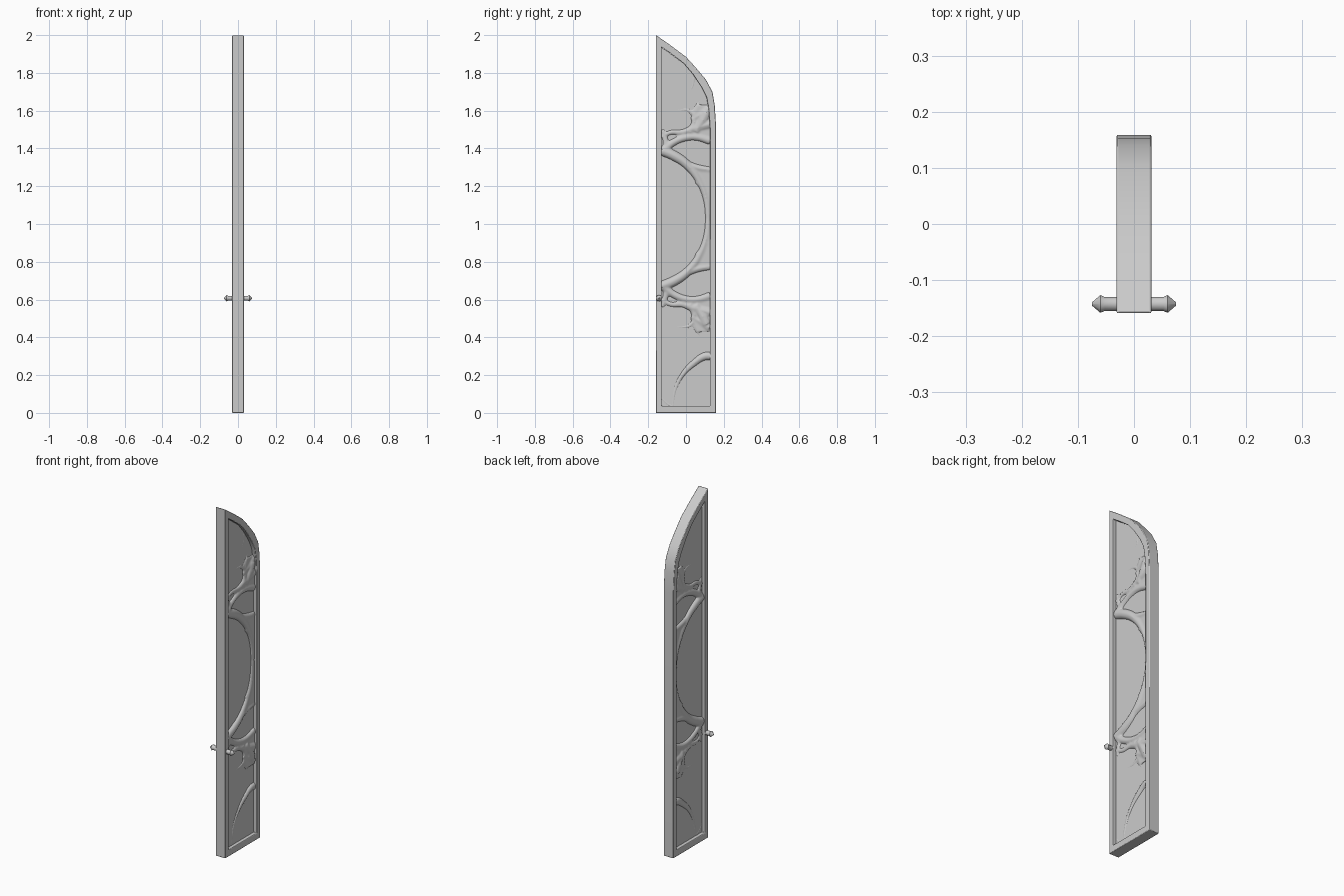
import bpy, bmesh
from math import pi

if "Cube" in bpy.data.objects:
    bpy.data.objects.remove(bpy.data.objects["Cube"])

HALF = 0.031      # half thickness of the frame
PANEL = 0.010     # half thickness of the inset panel
MID = 1.03        # height the relief is mirrored about

OUTER = [(-.159, 0), (.159, 0), (.159, 1.52), (.152, 1.63), (.140, 1.70), (.105, 1.765),
         (.05, 1.83), (0, 1.885), (-.08, 1.945), (-.159, 2.0)]
INNER = [(-.129, .037), (.127, .037), (.127, 1.50), (.121, 1.60), (.109, 1.67), (.082, 1.725),
         (.035, 1.795), (-.012, 1.85), (-.075, 1.898), (-.129, 1.937)]


def finish(name, bm):
    bmesh.ops.recalc_face_normals(bm, faces=bm.faces)
    me = bpy.data.meshes.new(name)
    bm.to_mesh(me)
    bm.free()
    ob = bpy.data.objects.new(name, me)
    bpy.context.collection.objects.link(ob)
    return ob


def activate(*obs):
    bpy.ops.object.select_all(action='DESELECT')
    for ob in obs:
        ob.select_set(True)
    bpy.context.view_layer.objects.active = obs[0]


def smooth(ob, deg=35):
    activate(ob)
    bpy.ops.object.shade_smooth_by_angle(angle=deg * pi / 180)


def slab(name, outline, half):
    """Extrude a y-z outline symmetrically along x."""
    bm = bmesh.new()
    a = [bm.verts.new((-half, y, z)) for y, z in outline]
    b = [bm.verts.new((half, y, z)) for y, z in outline]
    n = len(a)
    bm.faces.new(a)
    bm.faces.new(b[::-1])
    for i in range(n):
        j = (i + 1) % n
        bm.faces.new((a[i], b[i], b[j], a[j]))
    return finish(name, bm)


def branch(pts):
    """Tapered round branch through (y, z, radius) points."""
    cu = bpy.data.curves.new("branch", 'CURVE')
    cu.dimensions = '3D'
    cu.bevel_depth = 1.0
    cu.bevel_resolution = 3
    cu.use_fill_caps = True
    cu.resolution_u = 6
    sp = cu.splines.new('BEZIER')
    sp.bezier_points.add(len(pts) - 1)
    for p, (y, z, r) in zip(sp.bezier_points, pts):
        p.co = (0, y, z)
        p.radius = r
        p.handle_left_type = p.handle_right_type = 'AUTO'
    ob = bpy.data.objects.new("branch", cu)
    bpy.context.collection.objects.link(ob)
    activate(ob)
    bpy.ops.object.convert(target='MESH')
    return bpy.context.object


# Frame: four loops of quads between the outer and inner outlines
bm = bmesh.new()
loops = [[bm.verts.new((x, y, z)) for y, z in o]
         for x, o in ((-HALF, OUTER), (HALF, OUTER), (HALF, INNER), (-HALF, INNER))]
for k in range(4):
    p, q = loops[k], loops[(k + 1) % 4]
    for i in range(len(p)):
        j = (i + 1) % len(p)
        bm.faces.new((p[i], p[j], q[j], q[i]))
frame = finish("door_frame", bm)
bev = frame.modifiers.new("Bevel", 'BEVEL')
bev.width = .003
bev.segments = 2
bev.limit_method = 'ANGLE'
smooth(frame)

# Inset panel
slab("door_panel", [(y * 1.02, z) for y, z in INNER], PANEL)

# Branch relief, (y, offset from mid height, radius), mirrored up and down
HALF_RELIEF = [
    [(.118, 0, .018), (.108, .10, .020), (.075, .19, .022), (.01, .28, .026), (-.06, .33, .029), (-.13, .36, .029)],
    [(-.02, .30, .022), (.05, .27, .022), (.13, .255, .020)],
    [(.06, .20, .020), (.10, .15, .018), (.13, .12, .016)],
    [(-.12, .36, .026), (-.07, .40, .022), (0, .428, .022), (.06, .43, .022), (.13, .41, .024)],
    [(-.13, .43, .016), (-.08, .455, .016), (-.02, .455, .019), (.04, .475, .024), (.13, .50, .028)],
    [(-.10, .37, .022), (-.11, .42, .018), (-.125, .47, .014)],
    [(.02, .455, .022), (.045, .51, .020), (.03, .56, .015), (-.03, .575, .011), (-.09, .555, .010), (-.13, .52, .010)],
    [(.03, .52, .018), (.08, .55, .022), (.125, .58, .026)],
    [(.05, .46, .024), (.09, .52, .030), (.11, .56, .030)],
    [(.03, .55, .014), (.06, .60, .013), (.08, .63, .010)],
]
parts = []
for s in (1, -1):
    for path in HALF_RELIEF:
        parts.append(branch([(y, MID + s * d, r) for y, d, r in path]))
    # thin webs filling the spaces between branches
    for web in ([(.13, .02), (.13, .26), (.0, .30), (.075, .19), (.108, .10)],
                [(.13, .41), (.13, .60), (.06, .60), (.04, .54), (.02, .46), (.02, .42)]):
        parts.append(slab("web", [(y, MID + s * d) for y, d in web], .016))

# Root ridge at the foot and the twig under the arch
parts.append(branch([(-.07, .03, .011), (-.058, .12, .013), (-.02, .20, .016),
                     (.05, .27, .021), (.10, .30, .024), (.14, .30, .024)]))
parts.append(branch([(-.14, .09, .012), (-.10, .05, .012), (-.07, .03, .012)]))
parts.append(branch([(.01, 1.69, .010), (.035, 1.73, .012), (.04, 1.78, .012)]))

activate(*parts)
bpy.ops.object.join()
relief = bpy.context.object
relief.name = "branch_relief"
rm = relief.modifiers.new("Blend", 'REMESH')
rm.mode = 'VOXEL'
rm.voxel_size = .005
rm.use_smooth_shade = True
sm = relief.modifiers.new("Soften", 'SMOOTH')
sm.factor = .5
sm.iterations = 4

# Door handles: a turned stem with a pointed knob on each side
for side, name in ((1, "handle_right"), (-1, "handle_left")):
    bm = bmesh.new()
    rings = []
    for x, r in ((.025, .013), (.052, .013), (.060, .0165), (.075, .003)):
        geo = bmesh.ops.create_circle(bm, segments=10, radius=r)
        for v in geo['verts']:
            v.co = (side * x, -.1425 + v.co.x, .607 + v.co.y)
        rings.append(geo['verts'])
    for p, q in zip(rings, rings[1:]):
        for i in range(10):
            j = (i + 1) % 10
            bm.faces.new((p[i], p[j], q[j], q[i]))
    bm.faces.new(rings[0])
    bm.faces.new(rings[-1])
    smooth(finish(name, bm), 40)
